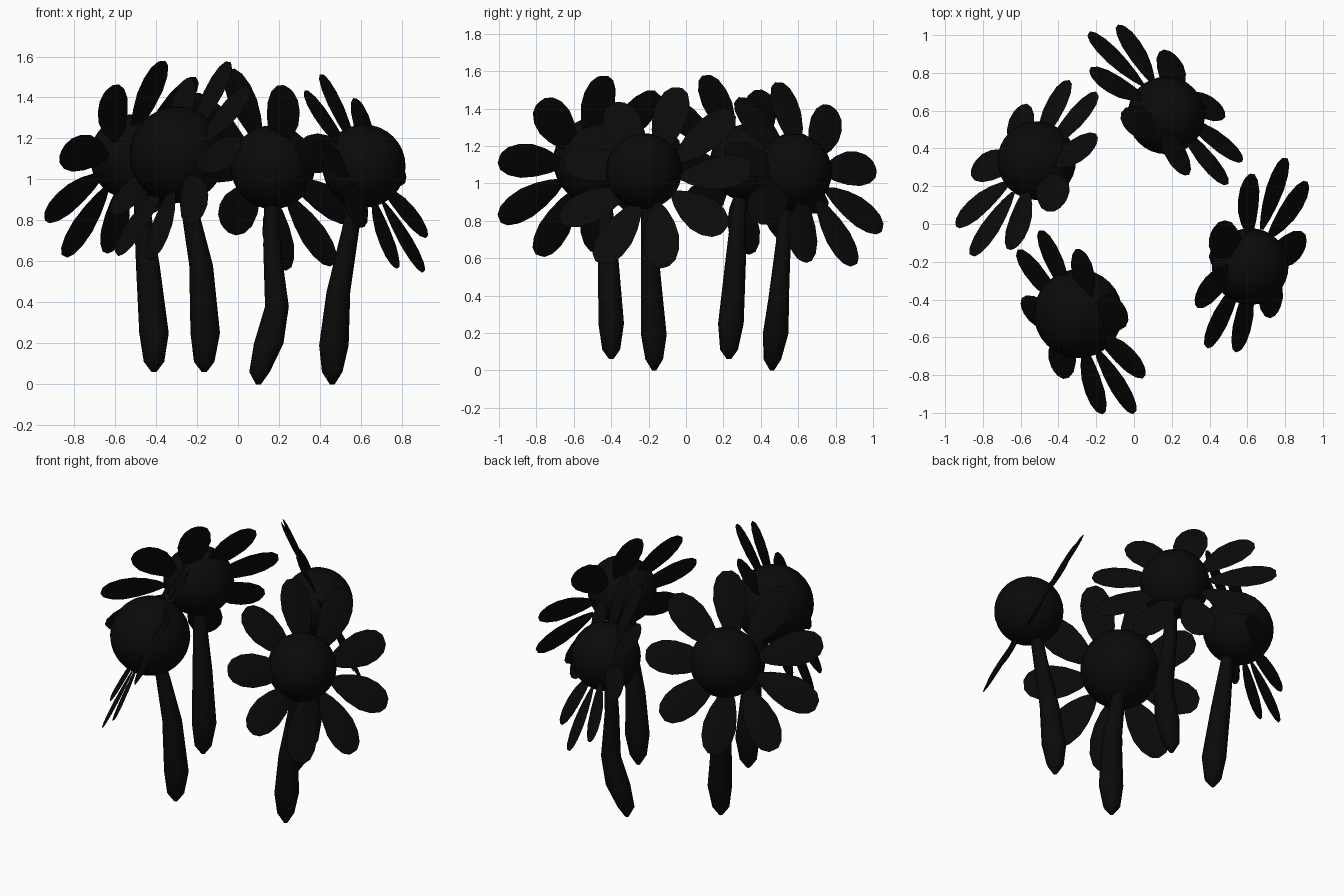
import bpy, bmesh, math
from mathutils import Vector, Matrix

if "Cube" in bpy.data.objects:
    bpy.data.objects.remove(bpy.data.objects["Cube"])

black = bpy.data.materials.new("matte_black")
black.diffuse_color = (0.003, 0.003, 0.003, 1)
black.use_nodes = True
black.node_tree.nodes["Principled BSDF"].inputs["Base Color"].default_value = black.diffuse_color


def finish(bm, name, angle):
    bmesh.ops.recalc_face_normals(bm, faces=bm.faces)
    me = bpy.data.meshes.new(name)
    bm.to_mesh(me)
    bm.free()
    me.materials.append(black)
    ob = bpy.data.objects.new(name, me)
    bpy.context.collection.objects.link(ob)
    bpy.ops.object.select_all(action='DESELECT')
    ob.select_set(True)
    bpy.context.view_layer.objects.active = ob
    bpy.ops.object.shade_smooth_by_angle(angle=math.radians(angle))
    return ob


def loft(bm, rings):
    """Skin a list of equal-sized point rings and cap both ends."""
    rings = [[bm.verts.new(p) for p in ring] for ring in rings]
    for lo, hi in zip(rings, rings[1:]):
        for i in range(len(lo)):
            j = (i + 1) % len(lo)
            bm.faces.new((lo[i], lo[j], hi[j], hi[i]))
    bm.faces.new(rings[0][::-1])
    bm.faces.new(rings[-1])


def stem(name, path, radii, sides=10):
    """Tapered tube of horizontal rings along a gently bent path."""
    bm = bmesh.new()
    angles = [2 * math.pi * i / sides for i in range(sides)]
    loft(bm, [[Vector(p) + Vector((r * math.cos(a), r * math.sin(a), 0)) for a in angles]
              for p, r in zip(path, radii)])
    return finish(bm, name, 70)


def head(name, centre, r):
    bm = bmesh.new()
    bmesh.ops.create_uvsphere(bm, u_segments=32, v_segments=16, radius=r,
                              matrix=Matrix.Translation(centre))
    return finish(bm, name, 60)


# petal outline: distance from ring centre, half width
PETAL = [(0.15, 0.02), (0.21, 0.055), (0.29, 0.085), (0.38, 0.102),
         (0.46, 0.094), (0.52, 0.068), (0.55, 0.03)]


def petals(name, centre, azimuth, tilt, offset, count=9):
    """Ring of thin petals facing outward and a little upward."""
    az, t = math.radians(azimuth), math.radians(tilt)
    n = Vector((math.cos(az) * math.cos(t), math.sin(az) * math.cos(t), math.sin(t)))
    u = Vector((-math.sin(az), math.cos(az), 0))
    v = n.cross(u)
    frame = Matrix((u, v, n)).transposed().to_4x4()
    place = Matrix.Translation(centre) @ frame @ Matrix.Translation(offset)
    bm = bmesh.new()
    for k in range(count):
        m = place @ Matrix.Rotation(math.radians(6) + 2 * math.pi * k / count, 4, 'Z')
        # lens-shaped cross-sections along the petal
        loft(bm, [[m @ Vector(p) for p in ((r, -w, 0), (r, 0, -0.12 * w), (r, w, 0), (r, 0, 0.12 * w))]
                  for r, w in PETAL])
    return finish(bm, name, 60)


RADII = (0.012, 0.05, 0.072, 0.058, 0.042, 0.035)
# name, head centre, head radius, facing azimuth, tilt, ring offset, stem path
FLOWERS = [
    ("front", (-0.295, -0.475, 1.12), 0.235, 209, 27, (0.055, -0.04, 0),
     [(-0.165, -0.40, 0.06), (-0.165, -0.40, 0.11), (-0.16, -0.40, 0.25),
      (-0.18, -0.415, 0.58), (-0.235, -0.43, 0.85), (-0.27, -0.45, 1.0)]),
    ("right", (0.615, -0.225, 1.065), 0.203, -21, 27, (0.055, -0.035, -0.025),
     [(0.46, -0.17, 0.0), (0.46, -0.17, 0.06), (0.468, -0.172, 0.19),
      (0.49, -0.185, 0.45), (0.55, -0.20, 0.76), (0.58, -0.21, 0.95)]),
    ("back", (0.17, 0.575, 1.06), 0.205, 44, 25, (0.05, -0.03, 0.02),
     [(0.10, 0.46, 0.0), (0.105, 0.462, 0.06), (0.15, 0.48, 0.2),
      (0.19, 0.495, 0.38), (0.165, 0.52, 0.68), (0.165, 0.54, 0.95)]),
    ("left", (-0.515, 0.335, 1.11), 0.208, 144, 28, (0.06, -0.02, 0),
     [(-0.41, 0.23, 0.06), (-0.41, 0.23, 0.11), (-0.41, 0.24, 0.25),
      (-0.44, 0.265, 0.58), (-0.465, 0.28, 0.83), (-0.48, 0.30, 1.0)]),
]

for label, centre, r, az, tilt, offset, path in FLOWERS:
    stem(label + "_stem", path, RADII)
    head(label + "_flower_centre", Vector(centre), r)
    petals(label + "_petals", Vector(centre), az, tilt, Vector(offset))
